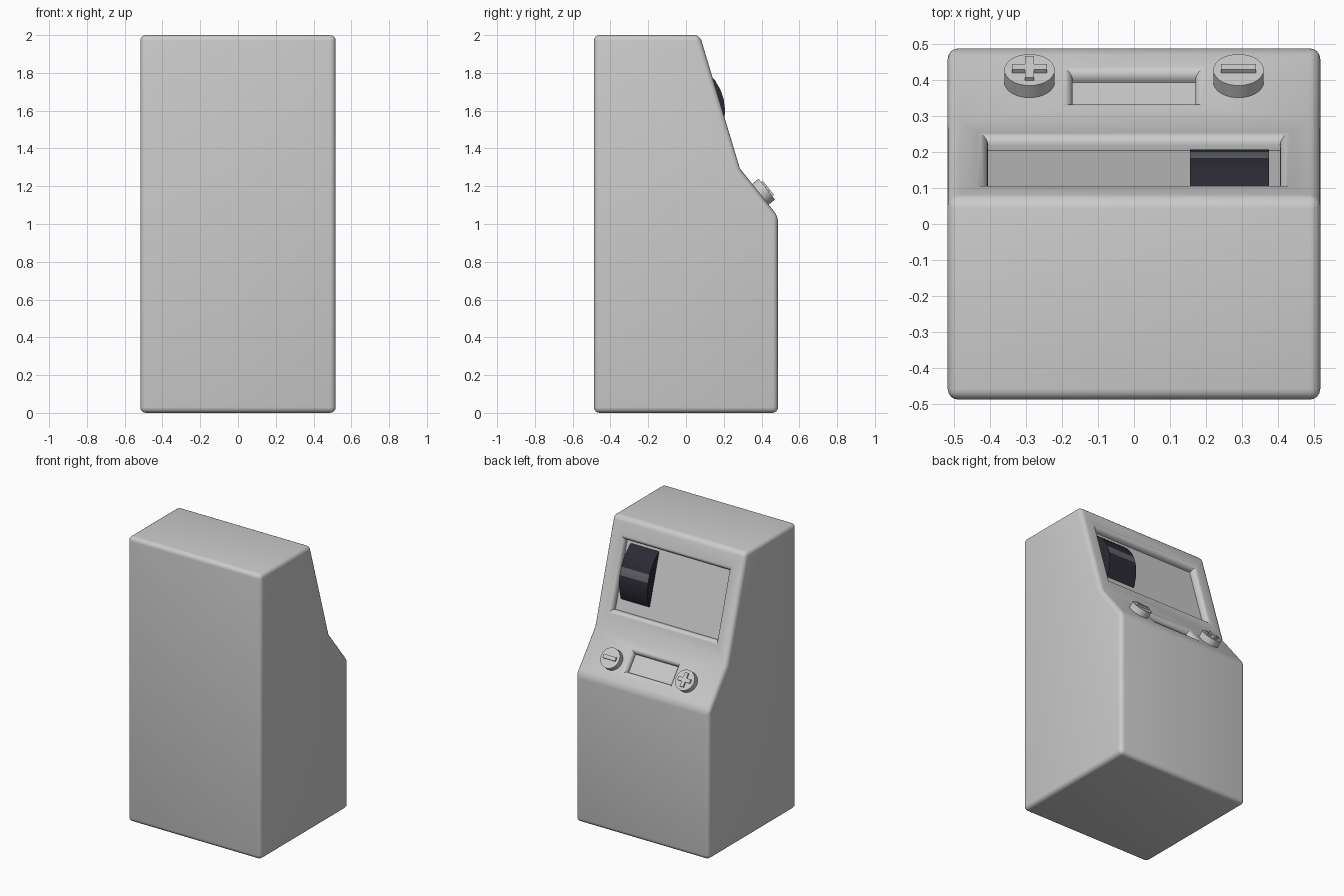
import bpy, bmesh, math
from mathutils import Vector, Matrix

if "Cube" in bpy.data.objects:
    bpy.data.objects.remove(bpy.data.objects["Cube"])


def make_object(name, bm, mats=()):
    bmesh.ops.recalc_face_normals(bm, faces=bm.faces)
    me = bpy.data.meshes.new(name)
    bm.to_mesh(me)
    bm.free()
    ob = bpy.data.objects.new(name, me)
    bpy.context.collection.objects.link(ob)
    for m in mats:
        me.materials.append(m)
    return ob


def activate(ob):
    bpy.ops.object.select_all(action='DESELECT')
    ob.select_set(True)
    bpy.context.view_layer.objects.active = ob


def smooth(ob, angle=35):
    activate(ob)
    bpy.ops.object.shade_smooth_by_angle(angle=math.radians(angle))


def material(name, rgb):
    m = bpy.data.materials.new(name)
    m.diffuse_color = (*rgb, 1)
    m.use_nodes = True
    m.node_tree.nodes["Principled BSDF"].inputs["Base Color"].default_value = m.diffuse_color
    return m


def panel_frame(x, y, top, bottom):
    """Local axes on a sloped panel: X sideways, Y up the slope, Z outwards."""
    (y0, z0), (y1, z1) = top, bottom
    up = Vector((0, y0 - y1, z0 - z1)).normalized()
    side = Vector((-1, 0, 0))
    out = side.cross(up)
    o = Vector((x, y, z0 + (z1 - z0) * (y - y0) / (y1 - y0)))
    return Matrix.Translation(o) @ Matrix((side, up, out)).transposed().to_4x4()


# Side profile of the cabinet (y, z)
TOP, FOLD, LIP = (0.073, 2.0), (0.285, 1.295), (0.4875, 1.04)
profile = [(-0.4875, 0), (0.4875, 0), LIP, FOLD, TOP, (-0.4875, 2.0)]
W = 0.517

# Cabinet: extruded profile with rounded outer edges, concave fold left sharp
bm = bmesh.new()
face = bm.faces.new([bm.verts.new((-W, y, z)) for y, z in profile])
new = bmesh.ops.extrude_face_region(bm, geom=[face])['geom']
bmesh.ops.translate(bm, vec=(2 * W, 0, 0), verts=[g for g in new if isinstance(g, bmesh.types.BMVert)])
bmesh.ops.recalc_face_normals(bm, faces=bm.faces)
fold = lambda e: all(abs(v.co.z - FOLD[1]) < 1e-4 for v in e.verts)
bmesh.ops.bevel(bm, geom=[e for e in bm.edges if not fold(e)], offset=0.03,
                segments=4, profile=0.5, affect='EDGES')
cabinet = make_object("cabinet", bm)


def cut_recess(name, frame, half_w, half_h, depth, r=0.03):
    """Rectangular pocket with a rounded lip, cut square to the panel."""
    sections = [(0.06, r)]
    for i in range(6):
        a = i / 5 * math.pi / 2
        sections.append((-r * (1 - math.cos(a)), r * (1 - math.sin(a))))
    sections.append((-depth, 0))
    bm = bmesh.new()
    rings = []
    for h, e in sections:
        w, v = half_w + e, half_h + e
        rings.append([bm.verts.new(frame @ Vector((sx * w, sy * v, h)))
                      for sx, sy in ((-1, -1), (1, -1), (1, 1), (-1, 1))])
    for a, b in zip(rings, rings[1:]):
        for i in range(4):
            j = (i + 1) % 4
            bm.faces.new((a[i], a[j], b[j], b[i]))
    bm.faces.new(rings[0])
    bm.faces.new(rings[-1])
    cutter = make_object(name, bm)
    cutter.hide_render = True
    mod = cabinet.modifiers.new(name, 'BOOLEAN')
    mod.operation, mod.solver, mod.object = 'DIFFERENCE', 'EXACT', cutter
    activate(cabinet)
    bpy.ops.object.modifier_apply(modifier=mod.name)
    bpy.data.objects.remove(cutter)


# Display window and coin tray pockets
cut_recess("window_cutter", panel_frame(0, 0.18, TOP, FOLD), 0.405, 0.231, 0.045)
cut_recess("tray_cutter", panel_frame(0, 0.3825, FOLD, LIP), 0.17, 0.063, 0.037)
smooth(cabinet)

# Reel with one lighter stripe
dark = material("reel_dark", (0.025, 0.024, 0.035))
stripe = material("reel_stripe", (0.12, 0.13, 0.14))
bm = bmesh.new()
rot = Matrix.Rotation(math.radians(90), 4, 'Y')
spin = Matrix.Rotation(math.radians(1.5), 4, 'X')
place = Matrix.Translation((0.265, -0.073, 1.596))
bmesh.ops.create_cone(bm, cap_ends=True, segments=32, radius1=0.28, radius2=0.28,
                      depth=0.22, matrix=place @ spin @ rot)
for f in bm.faces:
    c = f.calc_center_median()
    ang = math.degrees(math.atan2(c.z - 1.596, c.y + 0.073))
    f.material_index = int(len(f.verts) == 4 and 18 < ang < 29)
smooth(make_object("reel", bm, (dark, stripe)))

# Round buttons with raised plus and minus marks
for name, x, angles in (("plus_button", -0.29, (0, 90)), ("minus_button", 0.29, (0,))):
    frame = panel_frame(x, 0.394, FOLD, LIP)
    bm = bmesh.new()
    bmesh.ops.create_cone(bm, cap_ends=True, segments=32, radius1=0.07, radius2=0.07,
                          depth=0.066, matrix=frame @ Matrix.Translation((0, 0, 0.01)))
    smooth(make_object(name, bm))
    bm = bmesh.new()
    if len(angles) == 2:
        a, b = 0.013, 0.048
        pts = [(a, b), (a, a), (b, a)]
        outline = []
        for k in range(4):
            q = Matrix.Rotation(-k * math.pi / 2, 4, 'Z')
            outline += [q @ Vector((*p, 0.035)) for p in pts]
    else:
        outline = [Vector((sx * 0.048, sy * 0.013, 0.035))
                   for sx, sy in ((-1, -1), (1, -1), (1, 1), (-1, 1))]
    f = bm.faces.new([bm.verts.new(p) for p in outline])
    top = bmesh.ops.extrude_face_region(bm, geom=[f])['geom']
    bmesh.ops.translate(bm, vec=(0, 0, 0.019), verts=[g for g in top if isinstance(g, bmesh.types.BMVert)])
    bmesh.ops.transform(bm, matrix=frame, verts=bm.verts)
    make_object(name.replace("button", "mark"), bm)
